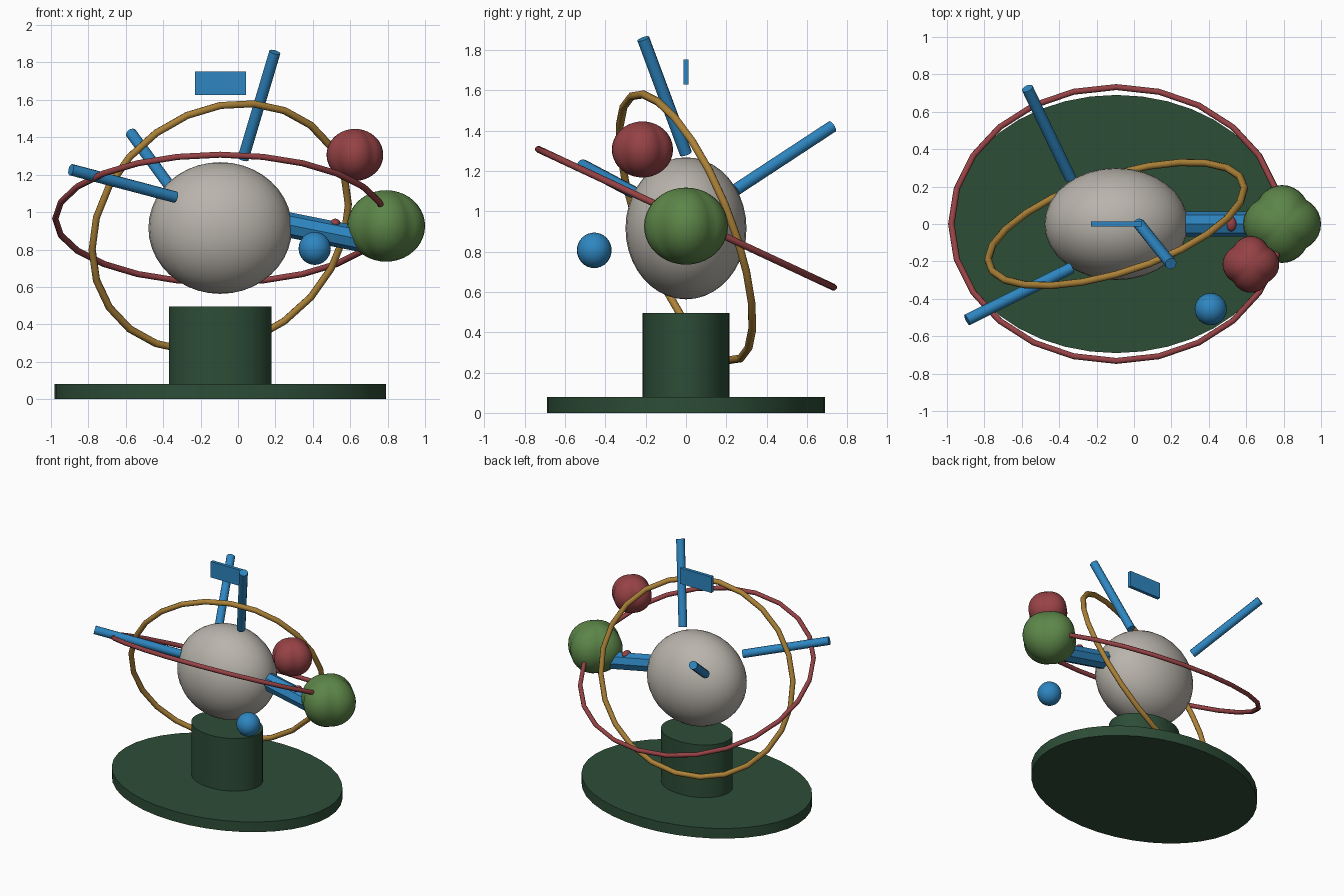
import bpy, bmesh, math
from mathutils import Vector, Matrix

if "Cube" in bpy.data.objects:
    bpy.data.objects.remove(bpy.data.objects["Cube"])


def srgb(h):
    vals = [int(h[i:i + 2], 16) / 255 for i in (0, 2, 4)]
    return [v / 12.92 if v < 0.04045 else ((v + 0.055) / 1.055) ** 2.4 for v in vals] + [1]


def material(name, h):
    m = bpy.data.materials.new(name)
    m.diffuse_color = srgb(h)
    m.use_nodes = True
    m.node_tree.nodes["Principled BSDF"].inputs["Base Color"].default_value = m.diffuse_color
    return m


DARK = material("dark_green", "2D4D37")
STONE = material("warm_grey", "B9B4AC")
GOLD = material("gold", "AC8238")
RED = material("muted_red", "964245")
BLUE = material("blue", "2E86C1")
GREEN = material("leaf_green", "5C8548")


def finish(name, bm, mat, smooth=True, angle=40):
    bmesh.ops.recalc_face_normals(bm, faces=bm.faces)
    me = bpy.data.meshes.new(name)
    bm.to_mesh(me)
    bm.free()
    me.materials.append(mat)
    ob = bpy.data.objects.new(name, me)
    bpy.context.collection.objects.link(ob)
    if smooth:
        bpy.ops.object.select_all(action='DESELECT')
        ob.select_set(True)
        bpy.context.view_layer.objects.active = ob
        bpy.ops.object.shade_smooth_by_angle(angle=math.radians(angle))
    return ob


def ellipsoid(name, centre, radii, mat, seg=32, rings=20):
    bm = bmesh.new()
    bmesh.ops.create_uvsphere(bm, u_segments=seg, v_segments=rings, radius=1)
    bmesh.ops.transform(bm, verts=bm.verts,
                        matrix=Matrix.Translation(centre) @ Matrix.Diagonal((*radii, 1)))
    return finish(name, bm, mat)


def disc(name, centre_x, rx, ry, z0, z1, mat):
    bm = bmesh.new()
    bmesh.ops.create_cone(bm, cap_ends=True, segments=40, radius1=1, radius2=1, depth=1)
    bmesh.ops.transform(bm, verts=bm.verts,
                        matrix=Matrix.Translation((centre_x, 0, (z0 + z1) / 2))
                        @ Matrix.Diagonal((rx, ry, z1 - z0, 1)))
    return finish(name, bm, mat)


def rod(name, a, b, r, mat, sides=12, smooth=True):
    a, b = Vector(a), Vector(b)
    bm = bmesh.new()
    bmesh.ops.create_cone(bm, cap_ends=True, segments=sides, radius1=r, radius2=r,
                          depth=(b - a).length)
    rot = (b - a).to_track_quat('Z', 'Y').to_matrix().to_4x4()
    bmesh.ops.transform(bm, verts=bm.verts, matrix=Matrix.Translation((a + b) / 2) @ rot)
    return finish(name, bm, mat, smooth)


def ring(name, c, u, v, r, mat, seg=24, sides=8):
    # tube swept round the ellipse c + u cos t + v sin t
    c, u, v = Vector(c), Vector(u), Vector(v)
    n = u.cross(v).normalized()
    bm = bmesh.new()
    loops = []
    for i in range(seg):
        t = math.tau * i / seg
        p = c + u * math.cos(t) + v * math.sin(t)
        tangent = (v * math.cos(t) - u * math.sin(t)).normalized()
        side = tangent.cross(n)
        loops.append([bm.verts.new(p + r * (side * math.cos(a) + n * math.sin(a)))
                      for a in (math.tau * k / sides for k in range(sides))])
    for i in range(seg):
        a, b = loops[i], loops[(i + 1) % seg]
        for k in range(sides):
            j = (k + 1) % sides
            bm.faces.new((a[k], a[j], b[j], b[k]))
    return finish(name, bm, mat, True, 60)


def lobed_ball(name, centre, size, mat):
    # ball with four swelling lobes meeting in vertical seams
    bm = bmesh.new()
    bmesh.ops.create_uvsphere(bm, u_segments=40, v_segments=20, radius=1)
    for w in bm.verts:
        t = math.atan2(w.co.y, w.co.x)
        k = 0.95 + 0.14 * abs(math.cos(2 * t))
        w.co = Vector((w.co.x * k, w.co.y * k, w.co.z)) * size + Vector(centre)
    return finish(name, bm, mat, True, 30)


X = -0.095
# stand
disc("base_plate", X, 0.885, 0.69, 0, 0.08, DARK)
disc("pedestal", X, 0.275, 0.215, 0.08, 0.495, DARK)

# central globe and its two tilted rings
ellipsoid("globe", (X, 0, 0.915), (0.384, 0.30, 0.352), STONE)
ring("gold_ring", (X, 0, 0.92), (0.685, 0.19, 0.12), (0, 0.27, -0.65), 0.02, GOLD)
ring("red_ring", (X, 0, 0.965), (0.882, 0, 0), (0, -0.732, 0.342), 0.017, RED)

# thin arms
rod("upper_arm", (0.027, 0, 1.285), (0.197, -0.212, 1.855), 0.031, BLUE)
rod("back_arm", (-0.34, 0.245, 1.105), (-0.57, 0.725, 1.42), 0.031, BLUE)
rod("left_arm", (-0.335, -0.235, 1.08), (-0.893, -0.513, 1.227), 0.031, BLUE)

# thick arm with a small stud, holding the lobed ball
rod("thick_arm", (0.25, 0, 0.936), (0.72, 0, 0.842), 0.067, BLUE, 8, False)
ellipsoid("stud", (0.52, 0, 0.94), (0.028, 0.04, 0.025), RED, 16, 10)
lobed_ball("green_ball", (0.792, 0, 0.926), 0.191, GREEN)
lobed_ball("red_ball", (0.625, -0.216, 1.306), 0.139, RED)
ellipsoid("small_ball", (0.41, -0.455, 0.806), (0.086, 0.086, 0.088), BLUE, 24, 16)

# floating plate above
bm = bmesh.new()
bmesh.ops.create_cube(bm, size=1)
bmesh.ops.transform(bm, verts=bm.verts, matrix=Matrix.Translation((-0.094, 0, 1.69))
                    @ Matrix.Diagonal((0.274, 0.026, 0.125, 1)))
finish("top_plate", bm, BLUE, False)
